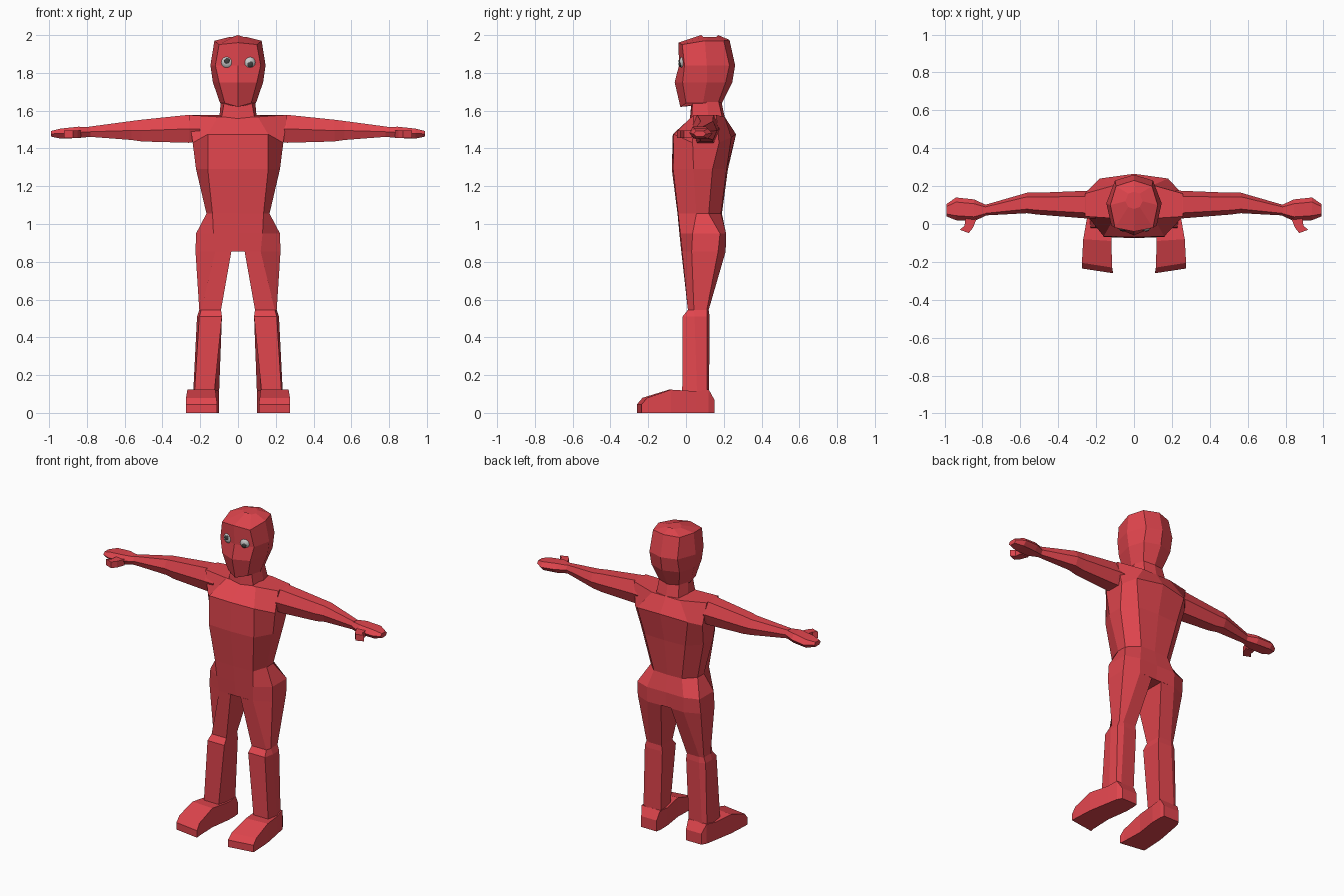
import bpy, bmesh


def material(name, rgb):
    m = bpy.data.materials.new(name)
    m.diffuse_color = (*rgb, 1)
    return m


RED = material("red", (0.75, 0.06, 0.075))
WHITE = material("eye_grey", (0.6, 0.6, 0.6))
DARK = material("pupil_dark", (0.05, 0.05, 0.05))


def loft(name, rings, mirror=False):
    """Skin a list of equal-length point rings and cap both ends."""
    bm = bmesh.new()
    vs = [[bm.verts.new(p) for p in r] for r in rings]
    n = len(vs[0])
    for a, b in zip(vs, vs[1:]):
        for i in range(n):
            j = (i + 1) % n
            bm.faces.new((a[i], a[j], b[j], b[i]))
    bm.faces.new(vs[0][::-1])
    bm.faces.new(vs[-1])
    bmesh.ops.recalc_face_normals(bm, faces=bm.faces)
    me = bpy.data.meshes.new(name)
    bm.to_mesh(me)
    bm.free()
    ob = bpy.data.objects.new(name, me)
    bpy.context.collection.objects.link(ob)
    me.materials.append(RED)
    if mirror:
        ob.modifiers.new("mirror", 'MIRROR').use_mirror_merge = False
    return ob


def sym(z, half):
    """Half outline (front centre to back centre) -> full ring; points may override z."""
    pts = [(p[0], p[1], p[2] if len(p) > 2 else z) for p in half]
    return pts + [(-x, y, h) for x, y, h in pts[-2:0:-1]]


def flat(z, pts):
    return [(x, y, z) for x, y in pts]


def hexa(x, y0, y1, z0, z1):
    """Six-sided arm section at a given x."""
    c, m = (y1 - y0) * 0.2, (z0 + z1) / 2
    return [(x, y0, m), (x, y0 + c, z1), (x, y1 - c, z1),
            (x, y1, m), (x, y1 - c, z0), (x, y0 + c, z0)]


# Torso, hips to shoulders
hip = [(.12, -.02), (.225, .03), (.225, .17), (.13, .21)]
loft("torso", [
    sym(.855, [(0, -.025), *hip, (0, .205)]),
    sym(.95, [(0, -.035), (.13, -.03), (.222, .035), (.222, .18), (.13, .212), (0, .21)]),
    sym(1.055, [(0, -.045), (.135, -.042), (.167, .055), (.167, .12), (.10, .185), (0, .19)]),
    sym(1.29, [(0, -.075), (.16, -.068), (.222, .04), (.222, .14), (.145, .215), (0, .222)]),
    sym(1.475, [(0, -.07), (.16, -.065), (.24, .035, 1.43), (.24, .175, 1.43),
                (.18, .24, 1.46), (0, .265)]),
    sym(1.567, [(0, .03), (.105, .03), (.26, .04, 1.577), (.26, .16, 1.577),
                (.10, .205), (0, .205)]),
])

# Neck
loft("neck", [
    sym(1.55, [(0, .02), (.09, .03), (.10, .12), (.08, .195), (0, .208)]),
    sym(1.66, [(0, .03), (.07, .035), (.09, .11), (.07, .17), (0, .185)]),
])

# Head
loft("head", [
    sym(1.64, [(0, -.03, 1.62), (.07, 0), (.095, .09), (.07, .17), (0, .19)]),
    sym(1.75, [(0, -.06), (.10, -.018), (.133, .11), (.10, .21), (0, .245)]),
    sym(1.84, [(0, -.037), (.12, -.008), (.146, .11), (.10, .23), (0, .26)]),
    sym(1.97, [(0, -.04, 1.96), (.10, -.02, 1.95), (.125, .1), (.095, .2), (0, .23, 1.975)]),
    sym(1.99, [(0, .08, 2), (.03, .09), (.045, .12), (.03, .16), (0, .17, 2)]),
])

# Legs
loft("legs", [
    flat(.855, [(.035, -.025), *hip, (.035, .205)]),
    flat(.545, [(.09, .01), (.195, .01), (.205, .042), (.205, .11), (.18, .12), (.09, .12)]),
    flat(.51, [(.085, -.018), (.205, -.018), (.217, .045), (.217, .11), (.18, .125), (.085, .12)]),
    flat(.11, [(.125, -.02), (.23, -.02), (.237, .058), (.227, .11), (.2, .122), (.10, .115)]),
], mirror=True)

# Feet, toe to heel: y, inner x, outer x, top z, toe skew
feet = [(-.26, .11, .275, .045, .025), (-.23, .115, .275, .08, .025),
        (-.09, .12, .268, .123, .01), (.05, .10, .245, .115, 0),
        (.12, .10, .232, .125, 0), (.15, .105, .215, .07, 0)]
loft("feet", [[(a, y, 0), (b, y + s, 0), (b, y + s, h), (a, y, h)]
              for y, a, b, h, s in feet], mirror=True)

# Arms and hands
loft("arms", [hexa(*s) for s in (
    (.20, .03, .178, 1.44, 1.565), (.26, .03, .175, 1.43, 1.578),
    (.51, .05, .165, 1.437, 1.552), (.565, .057, .165, 1.445, 1.545),
    (.79, .045, .10, 1.462, 1.515))], mirror=True)
loft("hands", [hexa(*s) for s in (
    (.78, .045, .10, 1.462, 1.513), (.845, .015, .13, 1.455, 1.515),
    (.94, .02, .14, 1.452, 1.505), (.99, .04, .105, 1.463, 1.492))], mirror=True)

# Thumbs
thumb = [((.83, .03), (.89, .03)), ((.85, -.02), (.895, -.01)), ((.873, -.048), (.92, -.03))]
loft("thumbs", [[(*a, 1.455), (*b, 1.455), (*b, 1.495), (*a, 1.495)]
                for a, b in thumb], mirror=True)


# Eyes with pupils
def ball(name, loc, scale, mat):
    bpy.ops.mesh.primitive_uv_sphere_add(segments=16, ring_count=10, radius=1, location=loc)
    ob = bpy.context.object
    ob.name, ob.scale = name, scale
    ob.data.materials.append(mat)
    bpy.ops.object.shade_smooth()


for side, x, px, pz in (("left", .058, .064, 1.846), ("right", -.055, -.058, 1.862)):
    ball(side + "_eye", (x, .002, 1.856), (.039, .039, .039), WHITE)
    ball(side + "_pupil", (px, -.031, pz), (.016, .008, .016), DARK)
